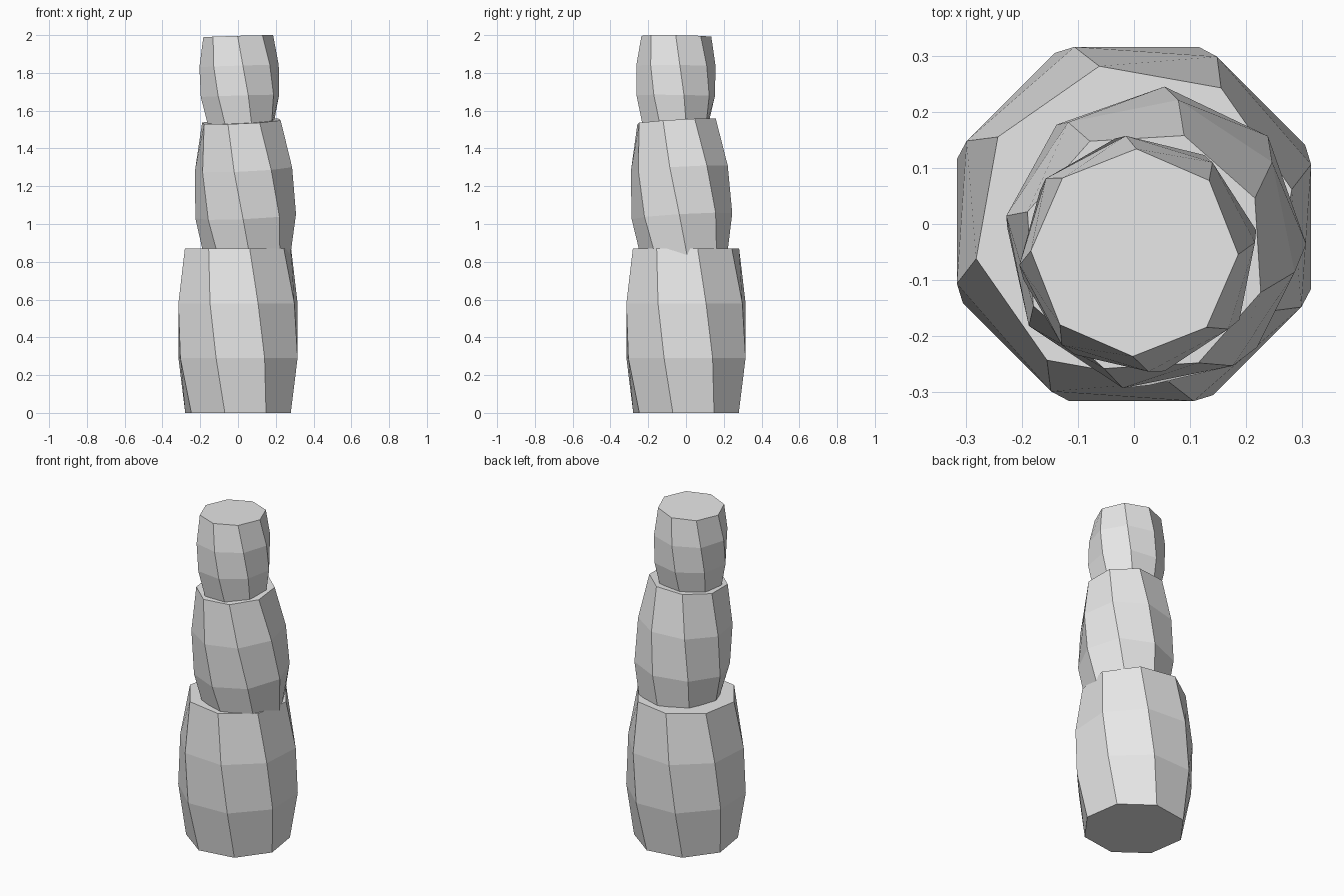
import bpy, bmesh
from math import radians, cos, sin
from mathutils import Vector

cube = bpy.data.objects.get("Cube")
if cube:
    bpy.data.objects.remove(cube, do_unlink=True)

SIDES = 8

# The single stone colour
stone = bpy.data.materials.new("stone grey")
stone.use_nodes = True
GREY = (0.8, 0.8, 0.8, 1)
stone.diffuse_color = GREY
stone.node_tree.nodes["Principled BSDF"].inputs["Base Color"].default_value = GREY


def twisted_block(name, base, top, radii, start, twist):
    """Bulging eight-sided block, twisted ring by ring along a leaning axis."""
    base, top = Vector(base), Vector(top)
    lean = Vector((0, 0, 1)).rotation_difference(top - base)
    bm = bmesh.new()
    rings = []
    for i, radius in enumerate(radii):
        centre = base.lerp(top, i / (len(radii) - 1))
        ring = []
        for k in range(SIDES):
            a = radians(start + twist * i + 360 * k / SIDES)
            ring.append(bm.verts.new(centre + lean @ Vector((radius * cos(a), radius * sin(a), 0))))
        rings.append(ring)
    for low, high in zip(rings, rings[1:]):
        for k in range(SIDES):
            n = (k + 1) % SIDES
            bm.faces.new((low[k], low[n], high[n], high[k]))
    bm.faces.new(rings[0][::-1])
    bm.faces.new(rings[-1])
    mesh = bpy.data.meshes.new(name)
    bm.to_mesh(mesh)
    bm.free()
    mesh.materials.append(stone)
    obj = bpy.data.objects.new(name, mesh)
    bpy.context.collection.objects.link(obj)
    return obj


# Three stacked blocks, from the ground up
twisted_block("lower_block", (0, 0, 0), (0, 0, 0.87),
              (0.288, 0.336, 0.333, 0.288), 31, -6.2)
twisted_block("middle_block", (0.052, -0.007, 0.79), (0.018, -0.05, 1.543),
              (0.222, 0.267, 0.262, 0.22), 50, -8)
twisted_block("upper_block", (0.015, -0.057, 1.52), (0.001, -0.051, 1.994),
              (0.182, 0.212, 0.211, 0.185), 18.5, -6.5)
